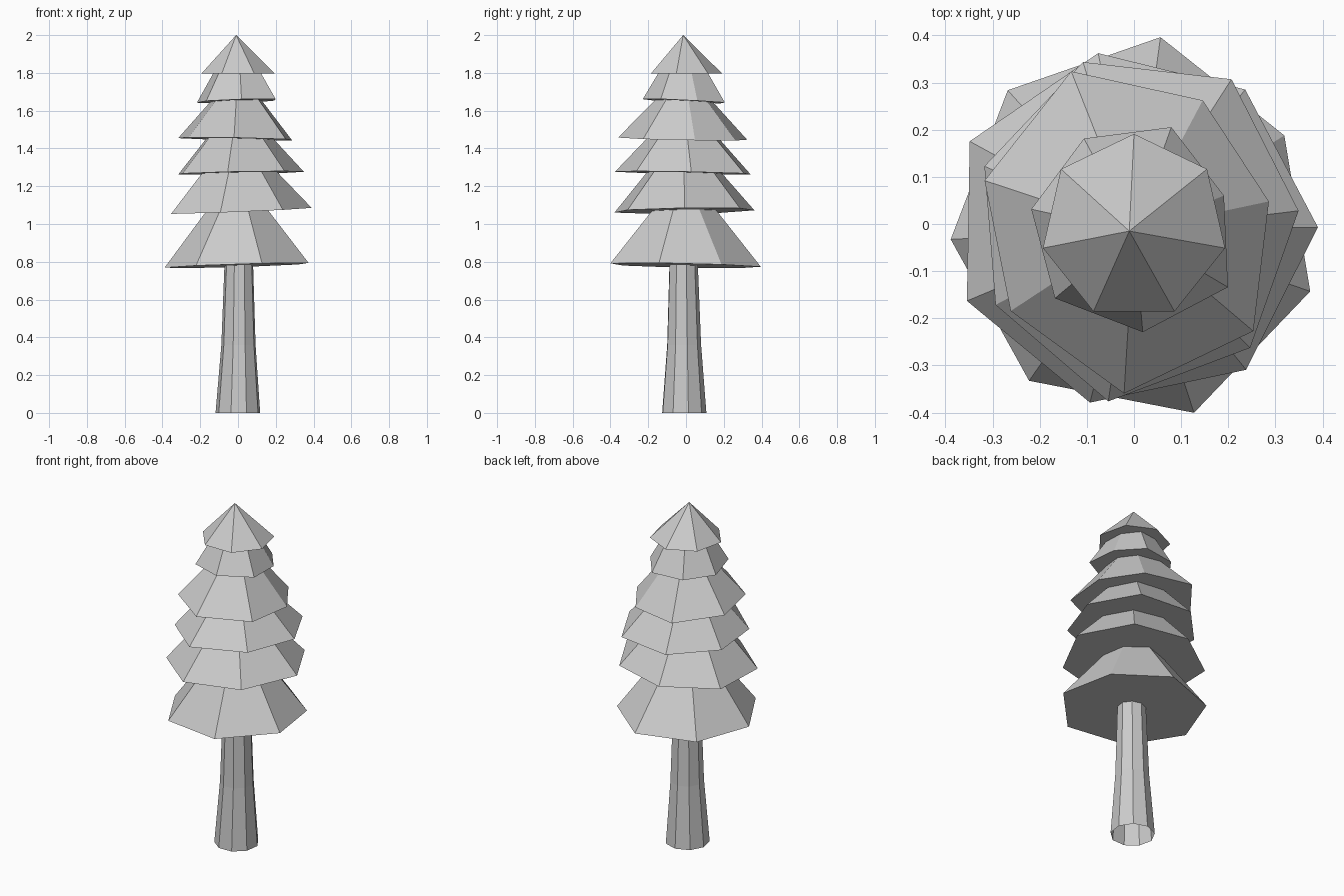
import bpy
import bmesh
from math import cos, sin, radians, tau

cube = bpy.data.objects.get("Cube")
if cube:
    bpy.data.objects.remove(cube, do_unlink=True)

# One plain grey for the whole tree
grey = bpy.data.materials.new("plain_grey")
grey.use_nodes = True
colour = (0.6, 0.6, 0.6, 1)
grey.diffuse_color = colour
grey.node_tree.nodes["Principled BSDF"].inputs["Base Color"].default_value = colour


def ring(bm, centre, radii, start, tilt=(0, 0)):
    """Ring of vertices, one per radius, leaning by the slopes in tilt."""
    cx, cy, cz = centre
    verts = []
    for i, r in enumerate(radii):
        a = radians(start) + tau * i / len(radii)
        x, y = r * cos(a), r * sin(a)
        verts.append(bm.verts.new((cx + x, cy + y, cz + tilt[0] * x + tilt[1] * y)))
    return verts


def bridge(bm, low, high):
    n = len(low)
    for i in range(n):
        j = (i + 1) % n
        bm.faces.new((low[i], low[j], high[j], high[i]))


def finish(bm, name):
    mesh = bpy.data.meshes.new(name)
    bm.to_mesh(mesh)
    bm.free()
    mesh.materials.append(grey)
    obj = bpy.data.objects.new(name, mesh)
    bpy.context.collection.objects.link(obj)


# Trunk: tapering tube, open at the base
bm = bmesh.new()
sides = 9
sections = [(0.0, -0.012, 0, 0.12), (0.003, -0.012, 0.36, 0.092), (0.005, -0.015, 0.9, 0.073)]
rings = [ring(bm, s[:3], [s[3]] * sides, 12) for s in sections]
for low, high in zip(rings, rings[1:]):
    bridge(bm, low, high)
bm.faces.new(rings[-1])
finish(bm, "trunk")

# Branch tiers: base height, top height, top scale, turn, tilt, rim radii
tiers = [
    (0.78, 1.1, 0.37, 30.5, (0.03, -0.02), (0.37, 0.4, 0.39, 0.39, 0.4, 0.42, 0.4)),
    (1.07, 1.3, 0.47, -1, (0.04, 0.015), (0.39, 0.37, 0.37, 0.39, 0.39, 0.39, 0.39)),
    (1.27, 1.48, 0.46, 4.6, (0.02, -0.02), (0.35, 0.37, 0.36, 0.34, 0.34, 0.38, 0.36)),
    (1.45, 1.68, 0.37, 9.5, (-0.02, -0.02), (0.29, 0.3, 0.35, 0.33, 0.32, 0.36, 0.34)),
    (1.65, 1.83, 0.52, 17.5, (0.03, -0.045), (0.2, 0.22, 0.21, 0.22, 0.23, 0.23, 0.24)),
]
for number, (base, top, scale, turn, tilt, radii) in enumerate(tiers, 1):
    bm = bmesh.new()
    rim = ring(bm, (0, 0, base), radii, turn, tilt)
    cap = ring(bm, (0, -0.008, top), [r * scale for r in radii], turn)
    bridge(bm, rim, cap)
    bm.faces.new(rim[::-1])
    bm.faces.new(cap)
    finish(bm, f"branch_tier_{number}")

# Pointed crown
bm = bmesh.new()
rim = ring(bm, (0, -0.007, 1.797), [0.198] * 7, 90)
tip = bm.verts.new((-0.01, -0.015, 2))
for a, b in zip(rim, rim[1:] + rim[:1]):
    bm.faces.new((a, b, tip))
bm.faces.new(rim[::-1])
finish(bm, "crown")
